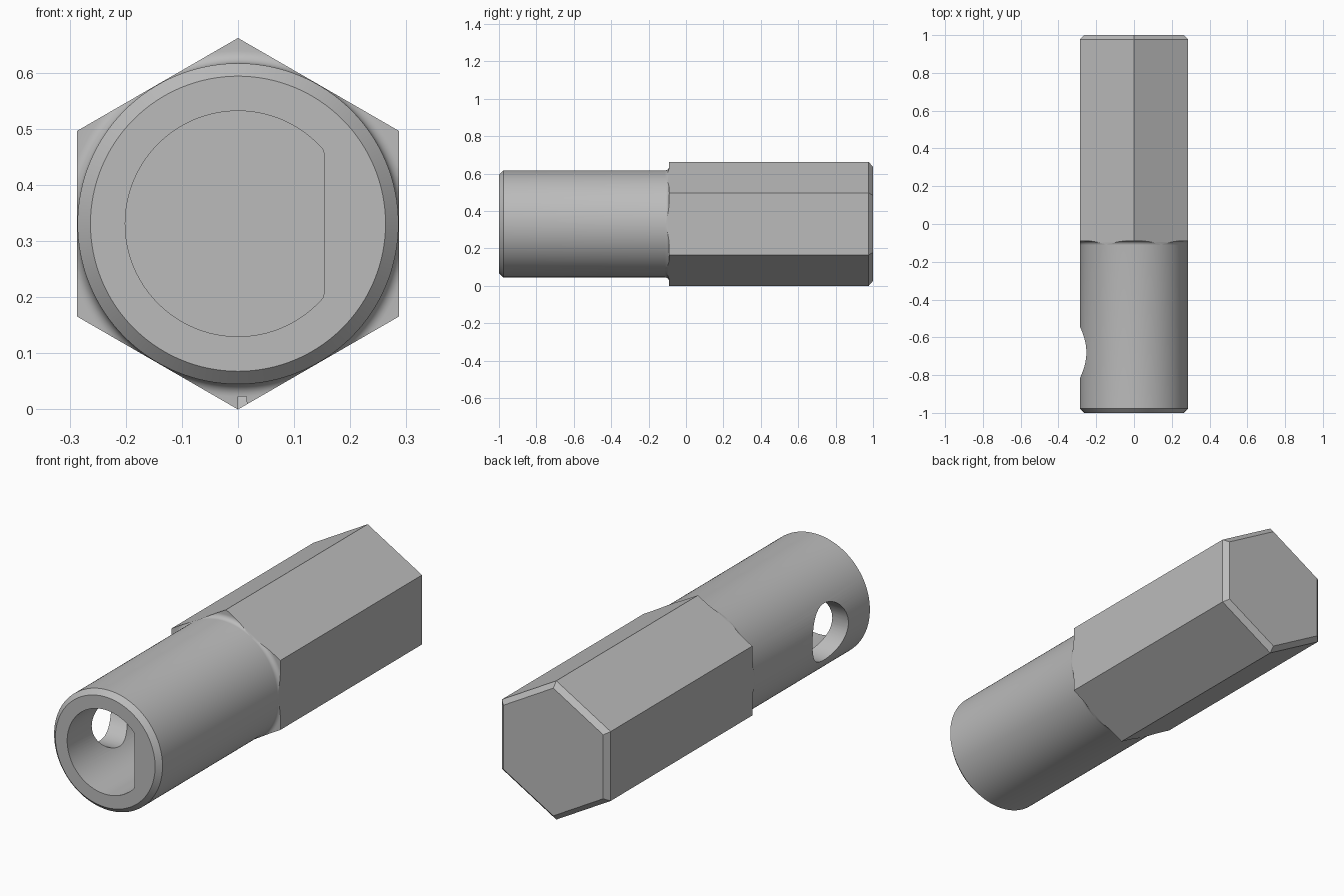
import bpy, bmesh, math

cube = bpy.data.objects.get("Cube")
if cube:
    bpy.data.objects.remove(cube, do_unlink=True)

AXIS_Z = 0.331          # height of the long axis
HEX_R = 0.331           # hexagon corner radius
SHANK_R = 0.286
SHOULDER_Y = -0.09      # where the hexagon begins
CHAMFER = 0.023
FILLET = 0.022

steel = bpy.data.materials.new("grey_steel")
steel.use_nodes = True
grey = (0.5, 0.5, 0.5, 1)
steel.diffuse_color = grey
steel.node_tree.nodes["Principled BSDF"].inputs["Base Color"].default_value = grey


def loft(name, profile, sides, flat_x=None):
    """Closed solid along y from (y, radius) pairs, optionally flattened on +x."""
    bm = bmesh.new()
    rings = []
    for y, r in profile:
        ring = []
        for i in range(sides):
            a = math.tau * i / sides
            x = r * math.sin(a)
            if flat_x is not None:
                x = min(x, flat_x)
            ring.append(bm.verts.new((x, y, AXIS_Z + r * math.cos(a))))
        rings.append(ring)
    for lower, upper in zip(rings, rings[1:]):
        for i in range(sides):
            j = (i + 1) % sides
            bm.faces.new((lower[i], lower[j], upper[j], upper[i]))
    bm.faces.new(rings[0])
    bm.faces.new(rings[-1])
    bmesh.ops.recalc_face_normals(bm, faces=bm.faces[:])
    mesh = bpy.data.meshes.new(name)
    bm.to_mesh(mesh)
    bm.free()
    mesh.materials.append(steel)
    obj = bpy.data.objects.new(name, mesh)
    bpy.context.collection.objects.link(obj)
    return obj


def cut(target, tool, operation):
    bpy.context.view_layer.objects.active = target
    mod = target.modifiers.new(tool.name, 'BOOLEAN')
    mod.operation = operation
    mod.solver = 'EXACT'
    mod.object = tool
    bpy.ops.object.modifier_apply(modifier=mod.name)
    bpy.data.objects.remove(tool, do_unlink=True)


# Turned shank: front chamfer, cylinder, then a fillet flaring into the shoulder
profile = [(-1, SHANK_R - CHAMFER), (-1 + CHAMFER, SHANK_R)]
for k in range(7):
    a = math.pi / 2 * k / 6
    profile.append((SHOULDER_Y - FILLET + FILLET * math.sin(a),
                    SHANK_R + FILLET * (1 - math.cos(a))))
profile += [(SHOULDER_Y, 0.5), (1.2, 0.5)]
body = loft("hex_socket_body", profile, 128)

# Hexagonal bar with a chamfered back end trims the turned shape
hexagon = loft("hex_bar", [(-1.2, HEX_R), (1 - CHAMFER, HEX_R),
                           (1, HEX_R - CHAMFER / math.cos(math.pi / 6))], 6)
cut(body, hexagon, 'INTERSECT')

# D-shaped blind bore in the front
bore = loft("d_bore", [(-1.2, 0.201), (-0.2, 0.201)], 96, flat_x=0.154)
cut(body, bore, 'DIFFERENCE')

# Round side hole through the right wall into the bore
side_hole = loft("side_hole", [(0, 0.135), (0.5, 0.135)], 64)
for v in side_hole.data.vertices:
    x, y, z = v.co
    v.co = (-y, x - 0.68, z)
cut(body, side_hole, 'DIFFERENCE')

# Smooth round walls, crisp machined edges
bpy.ops.object.select_all(action='DESELECT')
body.select_set(True)
bpy.context.view_layer.objects.active = body
bpy.ops.object.shade_smooth_by_angle(angle=math.radians(25))
